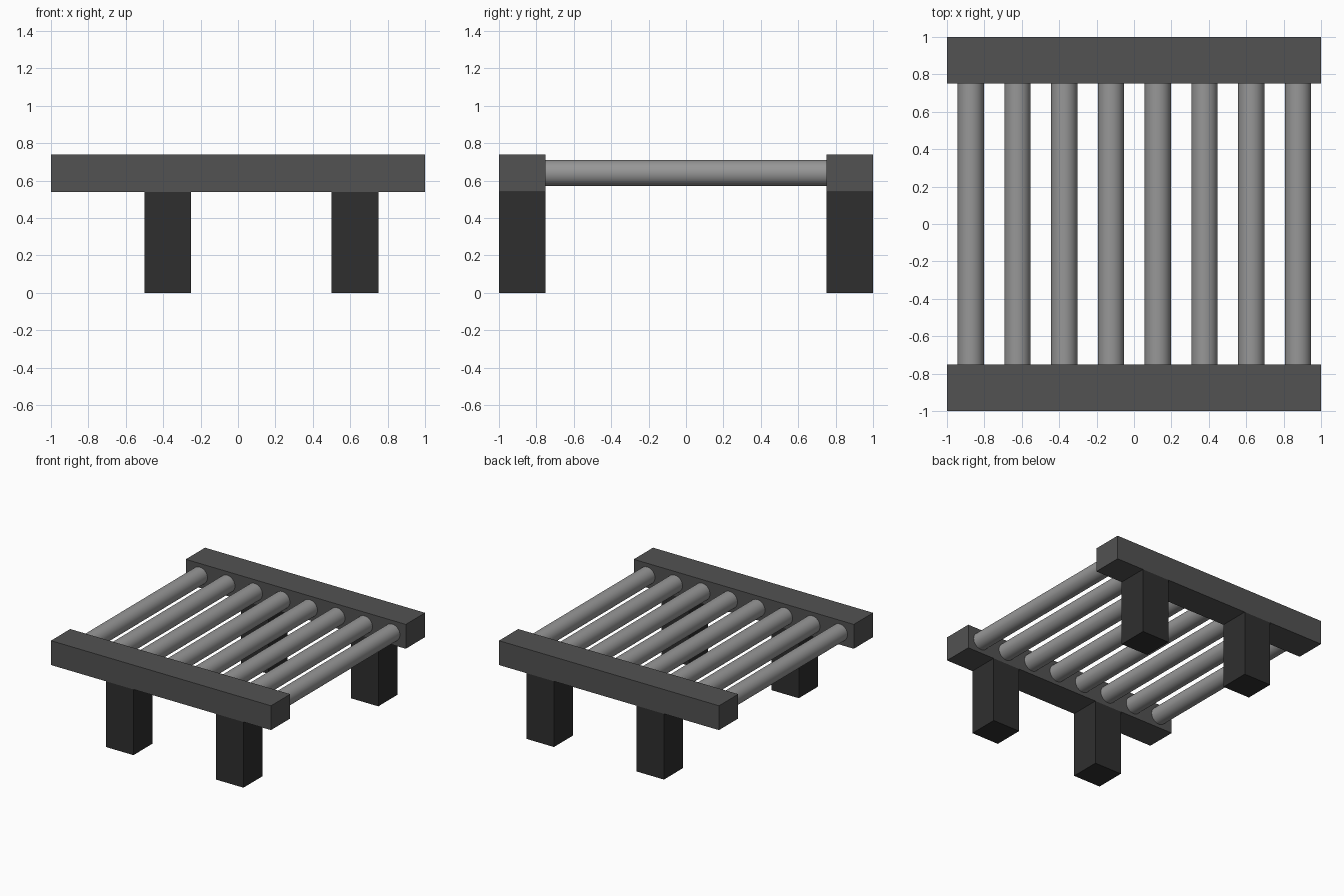
import bpy
import math

if "Cube" in bpy.data.objects:
    bpy.data.objects.remove(bpy.data.objects["Cube"])


def material(name, value):
    m = bpy.data.materials.new(name)
    m.diffuse_color = (value, value, value, 1)
    m.use_nodes = True
    m.node_tree.nodes["Principled BSDF"].inputs["Base Color"].default_value = m.diffuse_color
    return m


dark = material("dark grey leg", 0.028)
mid = material("mid grey rail", 0.085)
light = material("light grey roller", 0.31)


def box(name, x0, x1, y0, y1, z0, z1, mat):
    bpy.ops.mesh.primitive_cube_add(
        size=1, location=((x0 + x1) / 2, (y0 + y1) / 2, (z0 + z1) / 2))
    ob = bpy.context.object
    ob.name = name
    ob.scale = (x1 - x0, y1 - y0, z1 - z0)
    bpy.ops.object.transform_apply(location=False, rotation=False, scale=True)
    ob.data.materials.append(mat)


# Side rails with two legs each
for side, y in (("front", -1.0), ("back", 0.75)):
    box(side + "_rail", -1, 1, y, y + 0.25, 0.54, 0.74, mid)
    for end, x in (("left", -0.5), ("right", 0.5)):
        box(f"{side}_{end}_leg", x, x + 0.25, y, y + 0.25, 0, 0.54, dark)

# Row of rollers spanning the rails
for i in range(8):
    bpy.ops.mesh.primitive_cylinder_add(
        vertices=32, radius=0.07, depth=1.5,
        location=(-0.873 + 0.25 * i, 0, 0.64), rotation=(math.pi / 2, 0, 0))
    ob = bpy.context.object
    ob.name = f"roller_{i + 1}"
    ob.data.materials.append(light)
    bpy.ops.object.shade_smooth_by_angle(angle=math.radians(30))
